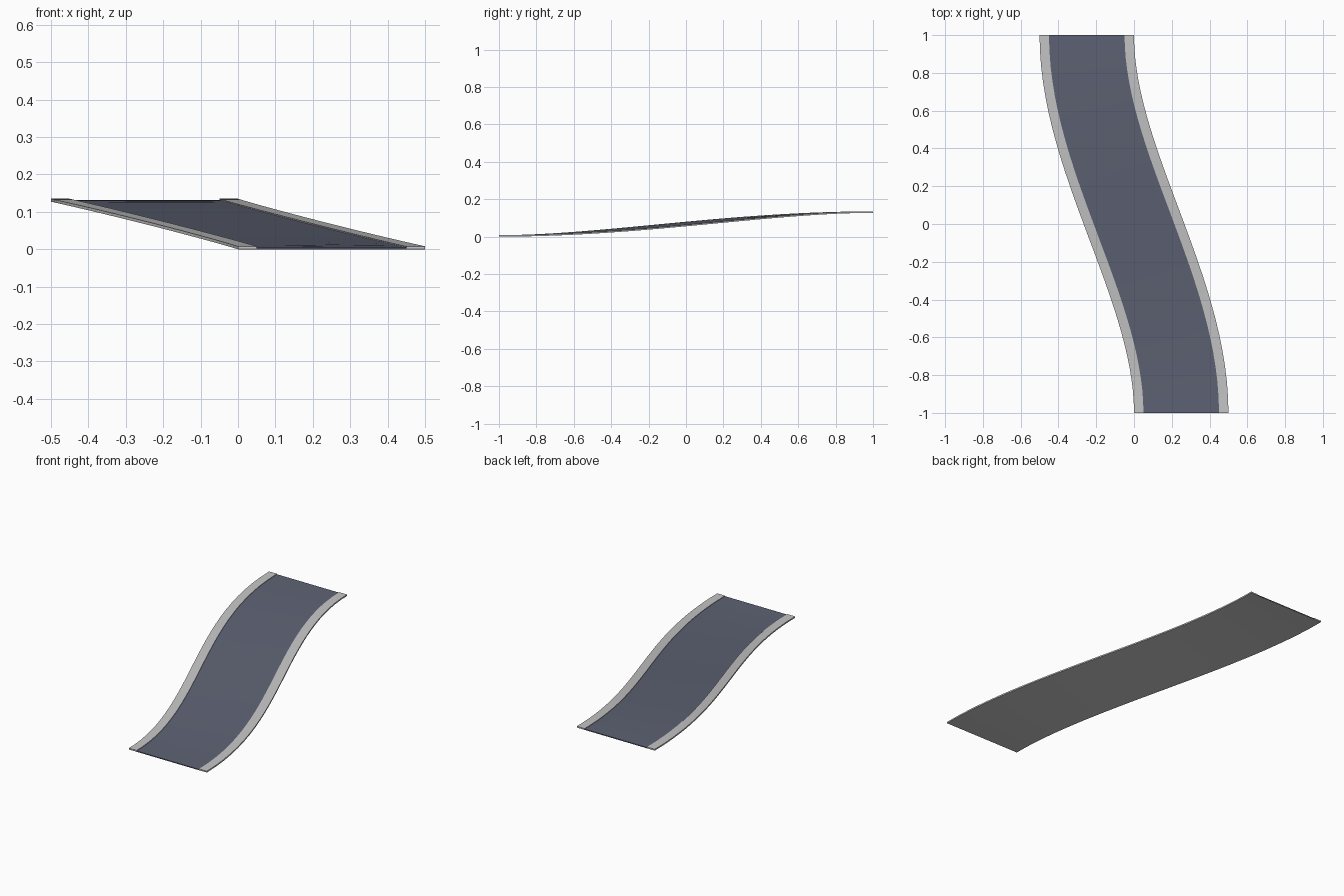
import bpy, bmesh, math

if "Cube" in bpy.data.objects:
    bpy.data.objects.remove(bpy.data.objects["Cube"])

SEGMENTS = 28
RISE = 0.127      # climb of the ramp
KERB_H = 0.008
ROAD_H = 0.005


def material(name, rgb):
    m = bpy.data.materials.new(name)
    m.diffuse_color = (*rgb, 1)
    m.use_nodes = True
    m.node_tree.nodes["Principled BSDF"].inputs["Base Color"].default_value = m.diffuse_color
    return m


GREY = material("kerb grey", (0.56, 0.56, 0.56))
ASPHALT = material("asphalt blue grey", (0.112, 0.125, 0.175))


def station(t, offset, height):
    """Point beside the S-shaped centre line, t from -1 (front) to 1 (back)."""
    s = 1.5 * t - 0.5 * t ** 3
    angle = math.atan(0.375 * (1 - t * t))
    return (-0.25 * s + offset * math.cos(angle),
            t + offset * math.sin(angle),
            RISE * (s + 1) / 2 + height)


def sweep(name, left, right, height, main, under=None):
    """Sweep a flat rectangular section along the path."""
    bm = bmesh.new()
    section = [(left, 0), (right, 0), (right, height), (left, height)]
    rings = [[bm.verts.new(station(-1 + 2 * i / SEGMENTS, o, h)) for o, h in section]
             for i in range(SEGMENTS + 1)]
    for a, b in zip(rings, rings[1:]):
        for k in range(4):
            n = (k + 1) % 4
            face = bm.faces.new((a[k], a[n], b[n], b[k]))
            if k == 0 and under:
                face.material_index = 1      # underside
    bm.faces.new(rings[0][::-1])
    bm.faces.new(rings[-1])
    bmesh.ops.recalc_face_normals(bm, faces=bm.faces)
    mesh = bpy.data.meshes.new(name)
    bm.to_mesh(mesh)
    bm.free()
    mesh.materials.append(main)
    if under:
        mesh.materials.append(under)
    obj = bpy.data.objects.new(name, mesh)
    bpy.context.collection.objects.link(obj)
    bpy.ops.object.select_all(action='DESELECT')
    obj.select_set(True)
    bpy.context.view_layer.objects.active = obj
    bpy.ops.object.shade_smooth_by_angle(angle=math.radians(30))


# Road deck with a grey underside, between two raised kerbs
sweep("road_deck", -0.2, 0.2, ROAD_H, ASPHALT, GREY)
sweep("left_kerb", -0.25, -0.2, KERB_H, GREY)
sweep("right_kerb", 0.2, 0.25, KERB_H, GREY)
